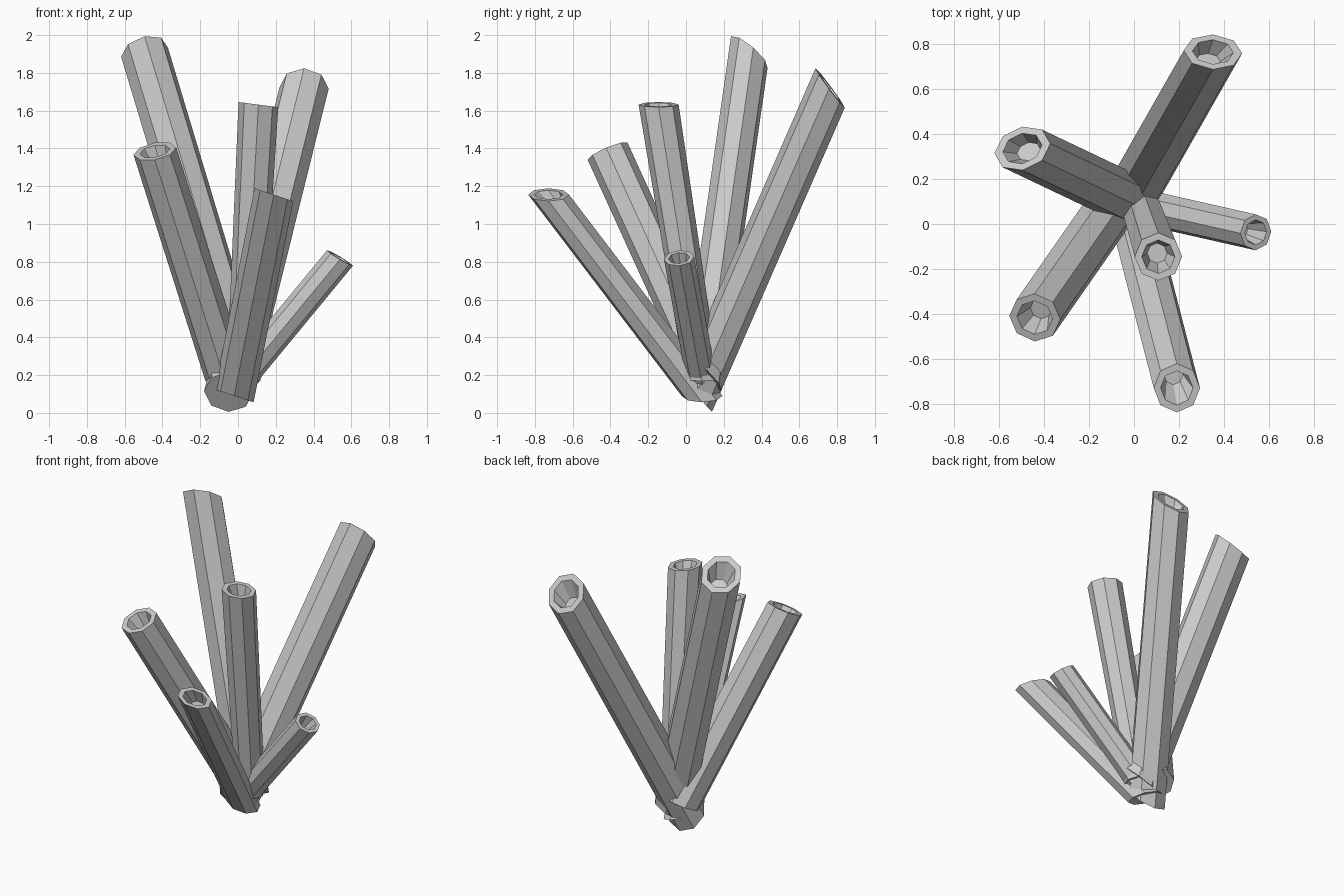
import bpy, bmesh, math
from mathutils import Vector

if "Cube" in bpy.data.objects:
    bpy.data.objects.remove(bpy.data.objects["Cube"])

SIDES = 8


def tube(name, top, base, radius, slope, base_scale=1.0, depth=0.1):
    """Octagonal stalk whose end caps share one tilt, with a tapered pit in the tip."""
    top, base = Vector(top), Vector(base)
    axis = (top - base).normalized()
    # cap plane z = slope.x * x + slope.y * y
    n = Vector((-slope[0], -slope[1], 1)).normalized()
    u = Vector((1, 0, 0))
    u = (u - n * u.dot(n)).normalized()
    v = n.cross(u)
    bm = bmesh.new()

    def ring(c, r):
        return [bm.verts.new(c + r * (u * math.cos(a) + v * math.sin(a)))
                for a in (2 * math.pi * i / SIDES for i in range(SIDES))]

    # base, outer rim, inner rim, pit floor
    rings = [ring(base, radius * base_scale), ring(top, radius),
             ring(top, radius * 0.7), ring(top - axis * depth, radius * 0.42)]
    for a, b in zip(rings, rings[1:]):
        for i in range(SIDES):
            j = (i + 1) % SIDES
            bm.faces.new((a[i], a[j], b[j], b[i]))
    bm.faces.new(rings[0][::-1])
    bm.faces.new(rings[-1])
    bmesh.ops.recalc_face_normals(bm, faces=bm.faces)
    me = bpy.data.meshes.new(name)
    bm.to_mesh(me)
    bm.free()
    ob = bpy.data.objects.new(name, me)
    bpy.context.collection.objects.link(ob)
    return ob


# stalks fanning out from a common foot
tube("back_right_stalk", (0.35, 0.763, 1.72), (-0.05, 0.06, 0.11), 0.13, (-0.1, -1.35))
tube("back_left_stalk", (-0.495, 0.335, 1.91), (0.02, 0.09, 0.20), 0.128, (0.35, -0.87))
tube("front_left_stalk", (-0.44, -0.415, 1.385), (-0.06, 0.13, 0.19), 0.115, (0.2, 0.43))
tube("front_stalk", (0.19, -0.727, 1.155), (-0.02, 0.085, 0.09), 0.108, (-0.33, 0.0))
tube("centre_stalk", (0.108, -0.145, 1.632), (0.03, 0.085, 0.18), 0.106, (-0.13, 0.0), 0.85)
tube("right_stalk", (0.54, -0.037, 0.82), (0.0, 0.085, 0.165), 0.08, (-0.6, 0.1))
